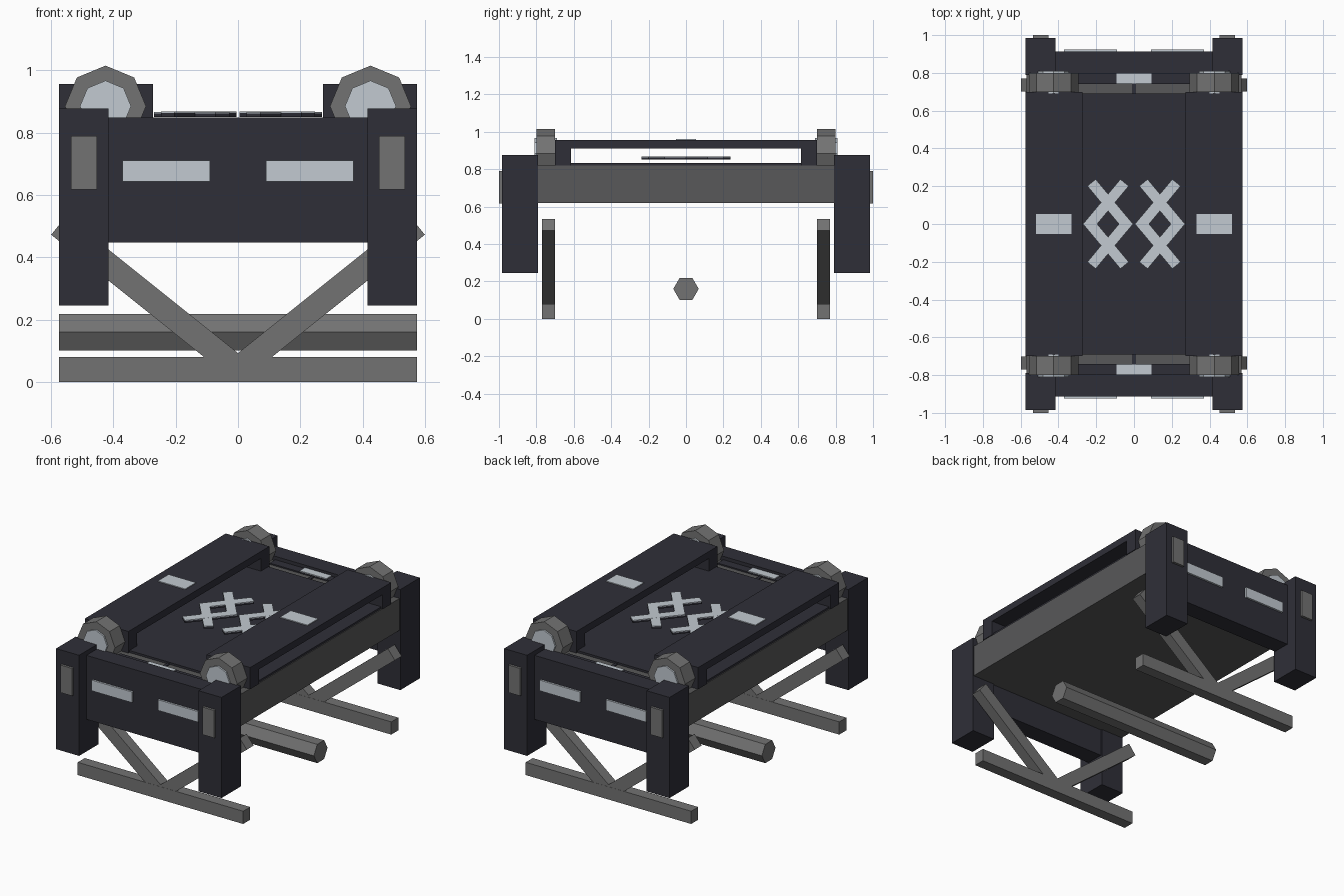
import bpy, bmesh, math
from mathutils import Matrix, Vector

if "Cube" in bpy.data.objects:
    bpy.data.objects.remove(bpy.data.objects["Cube"])


def material(name, rgb):
    m = bpy.data.materials.new(name)
    m.diffuse_color = (*rgb, 1)
    m.use_nodes = True
    m.node_tree.nodes["Principled BSDF"].inputs["Base Color"].default_value = m.diffuse_color
    return m


DARK = material("dark slate", (0.028, 0.028, 0.039))
GREY = material("mid grey", (0.17, 0.17, 0.17))
BODY = material("dark grey", (0.098, 0.098, 0.1))
LIGHT = material("pale steel", (0.54, 0.59, 0.64))


def finish(bm, name, mat):
    bmesh.ops.recalc_face_normals(bm, faces=bm.faces)
    me = bpy.data.meshes.new(name)
    bm.to_mesh(me)
    bm.free()
    me.materials.append(mat)
    ob = bpy.data.objects.new(name, me)
    bpy.context.collection.objects.link(ob)
    return ob


def box(name, mat, x, y, z):
    """Box from (min, max) ranges."""
    bm = bmesh.new()
    bmesh.ops.create_cube(bm, size=1)
    for v in bm.verts:
        v.co = Vector([(r[0] + r[1]) / 2 + c * (r[1] - r[0])
                       for c, r in zip(v.co, (x, y, z))])
    return finish(bm, name, mat)


def span(s, a, b):
    """Range mirrored to side s."""
    return tuple(sorted((s * a, s * b)))


def cylinder(name, mat, sides, r, depth, matrix):
    bm = bmesh.new()
    bmesh.ops.create_cone(bm, cap_ends=True, segments=sides, radius1=r, radius2=r,
                          depth=depth, matrix=matrix)
    return finish(bm, name, mat)


def prism(name, mat, pts, axis, lo, hi):
    """Extrude a 2D outline: axis 'z' uses (x, y), axis 'x' uses (y, z)."""
    bm = bmesh.new()
    mk = (lambda p, t: (p[0], p[1], t)) if axis == 'z' else (lambda p, t: (t, p[0], p[1]))
    f = bm.faces.new([bm.verts.new(mk(p, lo)) for p in pts])
    ext = bmesh.ops.extrude_face_region(bm, geom=[f])
    off = Vector(mk((0, 0), hi - lo))
    bmesh.ops.translate(bm, vec=off,
                        verts=[g for g in ext["geom"] if isinstance(g, bmesh.types.BMVert)])
    return finish(bm, name, mat)


# Main body and deck
box("body", BODY, (-0.57, 0.57), (-0.8, 0.8), (0.62, 0.82))
box("deck", DARK, (-0.565, 0.565), (-0.69, 0.69), (0.815, 0.833))

# Round crossbar under the body
cylinder("crossbar", GREY, 6, 0.068, 1.15,
         Matrix.Translation((0, 0, 0.16)) @ Matrix.Rotation(math.pi / 2, 4, 'Y'))

# Chevron outline of the deck lattice
CHEVRON = [(-0.27, 0), (-0.072, 0.237), (-0.028, 0.201),
           (-0.195, 0), (-0.028, -0.201), (-0.072, -0.237)]

for s in (-1, 1):
    side = "right" if s > 0 else "left"
    # Arched side rail with a slot beneath
    arch = [(-0.7, 0.82), (-0.7, 0.956), (0.7, 0.956), (0.7, 0.82),
            (0.615, 0.82), (0.615, 0.912), (-0.615, 0.912), (-0.615, 0.82)]
    prism(f"{side}_rail", DARK, arch, 'x', *span(s, 0.272, 0.575))
    box(f"{side}_rail_plate", LIGHT, span(s, 0.33, 0.52), (-0.053, 0.053), (0.953, 0.961))

    # Floating lattice: dark bars topped with pale plates
    for i in (0, 1):
        pts = [(s * ((-0.275 - x) if i else x), y) for x, y in CHEVRON]
        prism(f"{side}_lattice_bar_{i}", DARK, pts, 'z', 0.851, 0.862 + i * 0.0005)
        prism(f"{side}_lattice_plate_{i}", LIGHT, pts, 'z', 0.862, 0.867 + i * 0.0005)

for e in (-1, 1):
    end = "back" if e > 0 else "front"
    # End panel with two pale plates
    box(f"{end}_panel", DARK, (-0.42, 0.42), span(e, 0.798, 0.912), (0.447, 0.849))
    # Strip behind the panel with pale centre plate
    box(f"{end}_strip", DARK, (-0.3, 0.3), span(e, 0.742, 0.8), (0.81, 0.828))
    box(f"{end}_strip_plate", LIGHT, (-0.093, 0.093), span(e, 0.745, 0.797), (0.826, 0.834))
    box(f"{end}_strip_gap", DARK, (-0.01, 0.01), span(e, 0.68, 0.745), (0.815, 0.825))
    # Foot bar
    box(f"{end}_foot", GREY, (-0.575, 0.575), span(e, 0.7, 0.77), (0, 0.08))

    for s in (-1, 1):
        tag = f"{end}_{'right' if s > 0 else 'left'}"
        # Corner post with inset plate
        box(f"{tag}_post", DARK, span(s, 0.415, 0.575), span(e, 0.79, 0.985), (0.245, 0.877))
        box(f"{tag}_post_plate", GREY, span(s, 0.453, 0.535), span(e, 0.98, 1.0), (0.617, 0.79))
        box(f"{tag}_panel_plate", LIGHT, span(s, 0.09, 0.37), span(e, 0.908, 0.924), (0.643, 0.71))

        # Octagonal corner roller with pale hub
        at = Matrix.Translation((s * 0.425, e * 0.75, 0.885)) @ Matrix.Rotation(math.pi / 2, 4, 'X')
        cylinder(f"{tag}_roller", GREY, 8, 0.13, 0.1, at)
        cylinder(f"{tag}_roller_hub", LIGHT, 8, 0.082, 0.12, at)

        # Diagonal strut rising from the foot
        a, b = Vector((0, 0, 0.043)), Vector((s * 0.575, 0, 0.503))
        d = b - a
        strut = box(f"{tag}_strut", GREY, (0, d.length), (-0.034, 0.034), (-0.039, 0.039))
        strut.location = (0, e * 0.735, a.z)
        strut.rotation_euler = (0, -math.atan2(d.z, d.x), 0)
